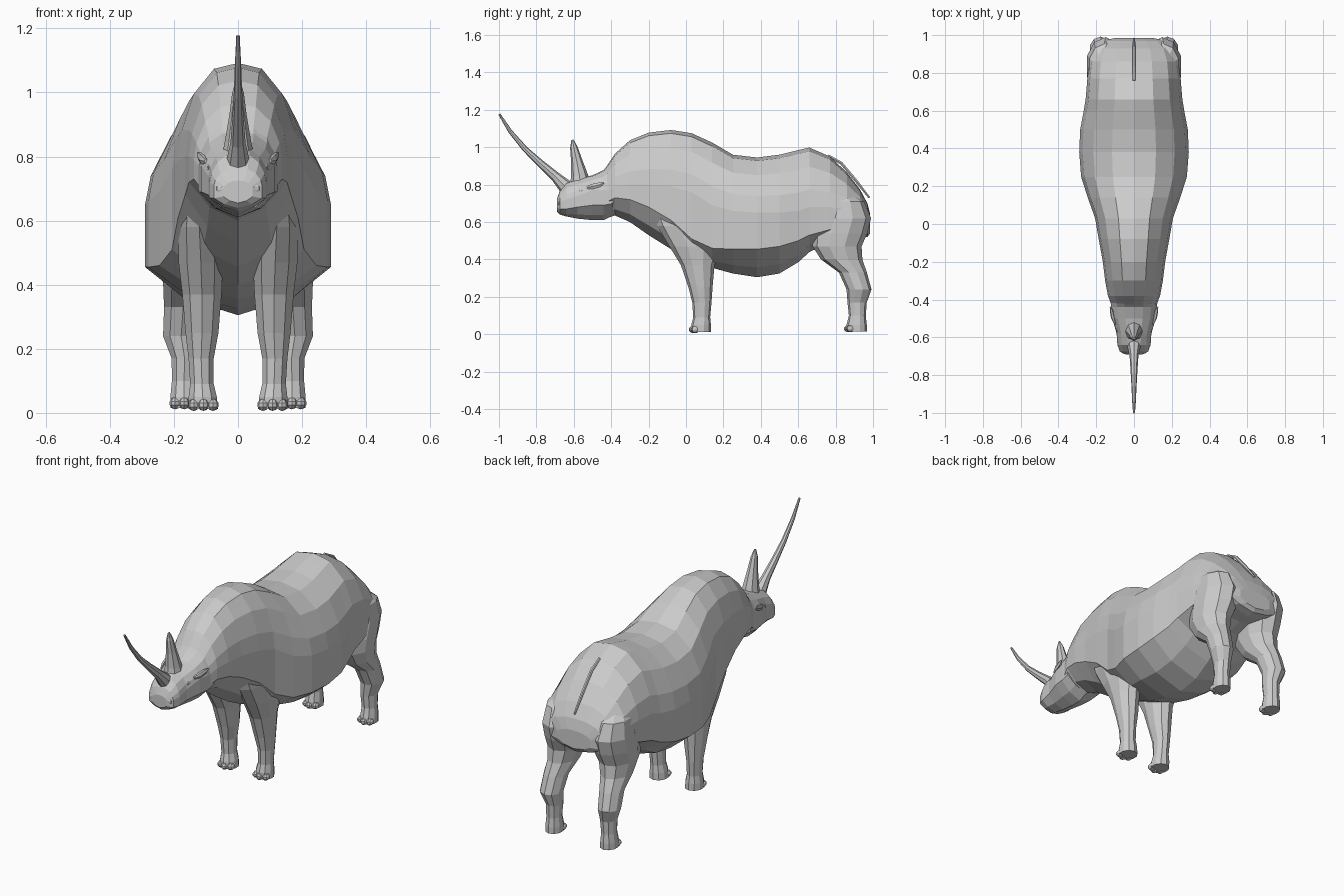
import bpy, bmesh, math
from mathutils import Vector


def make(name, rings):
    """Skin a list of closed rings and cap both ends, flat shaded."""
    bm = bmesh.new()
    loops = [[bm.verts.new(p) for p in r] for r in rings]
    n = len(loops[0])
    for a, b in zip(loops, loops[1:]):
        for i in range(n):
            j = (i + 1) % n
            bm.faces.new((a[i], a[j], b[j], b[i]))
    bm.faces.new(loops[0])
    bm.faces.new(loops[-1])
    bmesh.ops.recalc_face_normals(bm, faces=bm.faces)
    me = bpy.data.meshes.new(name)
    bm.to_mesh(me)
    bm.free()
    ob = bpy.data.objects.new(name, me)
    bpy.context.collection.objects.link(ob)
    return ob


def section(y, top, bot, w, hi, lo):
    """Symmetric body section: widest between heights hi and lo."""
    half = [(0.4 * w, top - 0.06 * (top - hi)), (0.74 * w, top - 0.32 * (top - hi)),
            (0.94 * w, hi + 0.3 * (top - hi)), (w, hi), (w, lo),
            (0.58 * w, bot + 0.35 * (lo - bot))]
    pts = [(0, top)] + half + [(0, bot)] + [(-x, z) for x, z in reversed(half)]
    return [Vector((x, y, z)) for x, z in pts]


def leg(name, side, rows):
    """Rows are z, front y, back y, inner x, outer x."""
    rings = []
    for z, y0, y1, x0, x1 in rows:
        ring = []
        for i in range(10):
            a = math.tau * (i + 0.5) / 10
            c, s = math.cos(a), math.sin(a)
            k = 1.03
            ring.append(Vector((side * ((x0 + x1) / 2 + k * c * (x1 - x0) / 2),
                                (y0 + y1) / 2 + k * s * (y1 - y0) / 2, z)))
        rings.append(ring)
    return make(name, rings)


def tube(name, path, sides=8, flat=1.0):
    """Tapered tube; path points are x, y, z, radius, bent in the yz plane."""
    rings = []
    for i, (x, y, z, r) in enumerate(path):
        a, b = path[max(i - 1, 0)], path[min(i + 1, len(path) - 1)]
        d = Vector((0, b[1] - a[1], b[2] - a[2])).normalized()
        n = Vector((0, -d.z, d.y))
        rings.append([Vector((x, y, z)) + Vector((r * flat, 0, 0)) * math.cos(t)
                      + n * r * math.sin(t)
                      for t in (math.tau * k / sides for k in range(sides))])
    return make(name, rings)


def blob(name, loc, scale):
    bpy.ops.mesh.primitive_uv_sphere_add(segments=8, ring_count=5, radius=1, location=loc)
    ob = bpy.context.object
    ob.name, ob.scale = name, scale
    return ob


# Torso, from neck to rump: y, top, bottom, half width, widest high and low
make("torso", [section(*r) for r in [
    (-0.44, 0.875, 0.615, 0.115, 0.76, 0.70),
    (-0.38, 0.965, 0.635, 0.138, 0.79, 0.73),
    (-0.30, 1.037, 0.60, 0.153, 0.80, 0.72),
    (-0.20, 1.078, 0.53, 0.165, 0.80, 0.68),
    (-0.08, 1.092, 0.455, 0.187, 0.79, 0.61),
    (0.03, 1.075, 0.40, 0.206, 0.76, 0.51),
    (0.14, 1.025, 0.355, 0.245, 0.69, 0.46),
    (0.25, 0.96, 0.325, 0.28, 0.66, 0.455),
    (0.38, 0.945, 0.305, 0.29, 0.65, 0.455),
    (0.50, 0.96, 0.325, 0.285, 0.65, 0.47),
    (0.60, 0.985, 0.385, 0.266, 0.66, 0.50),
    (0.66, 0.998, 0.44, 0.256, 0.68, 0.53),
    (0.77, 0.95, 0.49, 0.247, 0.68, 0.56),
    (0.86, 0.865, 0.51, 0.237, 0.67, 0.57),
    (0.93, 0.775, 0.515, 0.21, 0.65, 0.57),
    (0.97, 0.70, 0.52, 0.165, 0.64, 0.57),
    (0.985, 0.64, 0.54, 0.10, 0.61, 0.57)]])

# Head with blunt snout
make("head", [section(*r) for r in [
    (-0.69, 0.725, 0.655, 0.045, 0.70, 0.675),
    (-0.675, 0.765, 0.64, 0.075, 0.71, 0.67),
    (-0.64, 0.81, 0.63, 0.088, 0.72, 0.67),
    (-0.58, 0.83, 0.618, 0.092, 0.74, 0.68),
    (-0.50, 0.85, 0.61, 0.115, 0.77, 0.69),
    (-0.44, 0.878, 0.61, 0.122, 0.77, 0.69),
    (-0.39, 0.94, 0.635, 0.125, 0.77, 0.70)]])

# Horns and tail
tube("front_horn", [(0, -0.615, 0.755, 0.045), (0, -0.65, 0.795, 0.038), (0, -0.70, 0.845, 0.026),
                    (0, -0.78, 0.915, 0.020), (0, -0.86, 0.99, 0.015),
                    (0, -0.94, 1.085, 0.011), (0, -0.998, 1.177, 0.006)], 8, 0.9)
tube("rear_horn", [(0, -0.565, 0.80, 0.056), (0, -0.57, 0.85, 0.045), (0, -0.585, 0.93, 0.03),
                   (0, -0.60, 1.0, 0.02), (0, -0.607, 1.04, 0.006)], 8, 0.9)
tube("tail", [(0, 0.76, 0.955, 0.008), (0, 0.83, 0.915, 0.009), (0, 0.91, 0.82, 0.009),
              (0, 0.98, 0.73, 0.006)], 6)

for side, tag in ((1, "left"), (-1, "right")):
    # Front leg: z, front y, back y, inner x, outer x
    leg("front_leg_" + tag, side, [
        (0.012, 0.03, 0.132, 0.062, 0.155), (0.05, 0.03, 0.132, 0.065, 0.155),
        (0.09, 0.04, 0.128, 0.075, 0.15), (0.17, 0.035, 0.135, 0.075, 0.155),
        (0.25, 0.015, 0.14, 0.06, 0.165), (0.37, -0.025, 0.15, 0.05, 0.175),
        (0.47, -0.085, 0.19, 0.045, 0.187), (0.58, -0.15, 0.18, 0.055, 0.187),
        (0.70, -0.19, 0.14, 0.07, 0.172)])
    # Hind leg with hock and thigh
    leg("hind_leg_" + tag, side, [
        (0.016, 0.86, 0.965, 0.125, 0.212), (0.05, 0.86, 0.965, 0.125, 0.212),
        (0.10, 0.872, 0.96, 0.13, 0.207), (0.17, 0.865, 0.965, 0.125, 0.208),
        (0.24, 0.86, 0.99, 0.12, 0.235), (0.33, 0.82, 0.965, 0.11, 0.232),
        (0.40, 0.725, 0.94, 0.09, 0.235), (0.47, 0.68, 0.935, 0.07, 0.245),
        (0.54, 0.68, 0.965, 0.05, 0.25), (0.62, 0.71, 0.985, 0.05, 0.25),
        (0.71, 0.74, 0.95, 0.08, 0.236), (0.78, 0.75, 0.85, 0.09, 0.18)])
    # Toes
    for i in (-1, 0, 1):
        blob("front_toe_" + tag, (side * (0.108 + 0.03 * i), 0.038 + 0.012 * abs(i), 0.025),
             (0.018, 0.024, 0.019))
        blob("hind_toe_" + tag, (side * (0.168 + 0.028 * i), 0.868 + 0.012 * abs(i), 0.03),
             (0.018, 0.024, 0.019))
    # Ear, eye and nostril
    tube("ear_" + tag, [(side * 0.10, -0.53, 0.785, 0.008), (side * 0.11, -0.50, 0.79, 0.016),
                        (side * 0.118, -0.46, 0.80, 0.014), (side * 0.125, -0.44, 0.81, 0.005)], 6, 0.7)
    blob("eye_" + tag, (side * 0.086, -0.56, 0.765), (0.01, 0.016, 0.012))
    blob("nostril_" + tag, (side * 0.052, -0.672, 0.70), (0.02, 0.016, 0.018))
